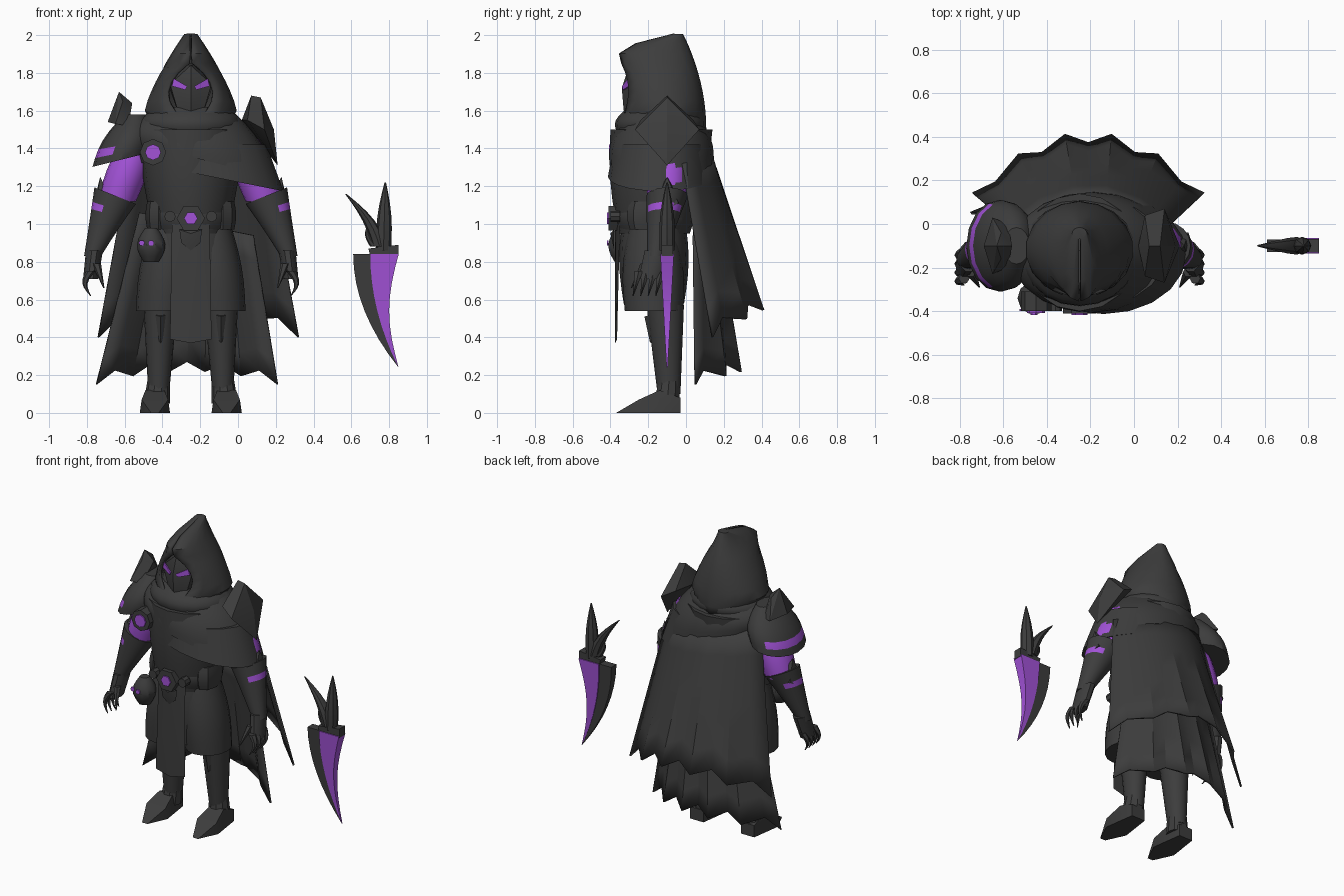
import bpy, bmesh, math
from mathutils import Vector

if "Cube" in bpy.data.objects:
    bpy.data.objects.remove(bpy.data.objects["Cube"])

FIGURE_X = -.25  # everything is placed relative to the figure's middle


def material(name, *rgb):
    mat = bpy.data.materials.new(name)
    mat.use_nodes = True
    mat.diffuse_color = (*rgb, 1)
    mat.node_tree.nodes["Principled BSDF"].inputs["Base Color"].default_value = (*rgb, 1)
    return mat


DARK = material("charcoal", .046, .046, .046)
GLOW = material("violet", .36, .085, .68)


def finish(name, bm, mat=DARK, thickness=0, crease=35):
    """Turn a bmesh into a shaded object."""
    bmesh.ops.recalc_face_normals(bm, faces=bm.faces)
    mesh = bpy.data.meshes.new(name)
    bm.to_mesh(mesh)
    bm.free()
    mesh.materials.append(mat)
    mesh.materials.append(GLOW)
    mesh.shade_smooth()
    mesh.set_sharp_from_angle(angle=math.radians(crease))
    obj = bpy.data.objects.new(name, mesh)
    obj.location.x = FIGURE_X
    bpy.context.collection.objects.link(obj)
    if thickness:
        shell = obj.modifiers.new("thickness", "SOLIDIFY")
        shell.thickness, shell.offset = thickness, 0


def skin(bm, rows, closed):
    """Join neighbouring rows of points with quads; returns faces per row."""
    verts = [[bm.verts.new(point) for point in row] for row in rows]
    bands = []
    for upper, lower in zip(verts, verts[1:]):
        count = len(upper)
        bands.append([bm.faces.new((upper[j], upper[(j + 1) % count], lower[(j + 1) % count], lower[j]))
                      for j in range(count if closed else count - 1)])
    if closed:
        bm.faces.new(verts[0])
        bm.faces.new(verts[-1])
    return bands


def taper(name, top, bottom, r_top, r_bottom, belly=0, depth=1, slopes=(0, 0), bow=0,
          side=1, mat=DARK, sides=16, steps=6, stripe=None):
    """Swollen, bowed tube of level rings; slopes tilt the end rings sideways."""
    rows = []
    for i in range(steps + 1):
        t = i / steps
        swell = math.sin(math.pi * t)
        centre = Vector(top).lerp(Vector(bottom), t)
        radius = r_top + (r_bottom - r_top) * t + belly * swell
        slope = slopes[0] + (slopes[1] - slopes[0]) * t
        row = []
        for j in range(sides):
            angle = math.tau * j / sides
            u, v = radius * math.cos(angle), radius * depth * math.sin(angle)
            row.append((side * (centre.x + bow * swell + u), centre.y + v, centre.z + slope * u))
        rows.append(row)
    bm = bmesh.new()
    bands = skin(bm, rows, True)
    if stripe is not None:
        for j, face in enumerate(bands[stripe]):
            face.material_index = int(math.cos(math.tau * (j + .5) / sides) > .3)
    finish(name, bm, mat)


def hull(name, points, axis=None, about=0, side=1, mat=DARK):
    """Angular solid around points, optionally mirrored across an axis."""
    points = [Vector(p) for p in points]
    if axis is not None:
        for p in list(points):
            q = p.copy()
            q[axis] = 2 * about - p[axis]
            points.append(q)
    bm = bmesh.new()
    corners = [bm.verts.new((side * p.x, p.y, p.z)) for p in points]
    bmesh.ops.remove_doubles(bm, verts=corners, dist=.0001)
    bmesh.ops.convex_hull(bm, input=bm.verts[:])
    bmesh.ops.delete(bm, geom=[v for v in bm.verts if not v.link_faces], context="VERTS")
    finish(name, bm, mat, crease=30)


def knob(name, x, y, z, radius, depth, sides=8, mat=DARK):
    """Flat prism facing the front."""
    angles = [math.tau * j / sides for j in range(sides)]
    bm = bmesh.new()
    skin(bm, [[(x + radius * math.cos(a), front, z + radius * math.sin(a)) for a in angles]
              for front in (y, y + depth)], True)
    finish(name, bm, mat)


def cape(name, top, hem, top_half, hem_half, top_curl, hem_curl, hem_rise, columns=10, steps=6):
    """Curved cloth from the shoulders to a ragged hem."""
    rows = []
    for i in range(steps + 1):
        row = []
        for k in range(columns + 1):
            u = 2 * k / columns - 1
            ragged = .05 * (k % 2)
            start = Vector(top) + Vector((top_half * u, -top_curl * u * u, -.06 * u))
            end = Vector(hem) + Vector((hem_half * u, -hem_curl * u * u - ragged, ragged - hem_rise * u * u))
            row.append(start.lerp(end, i / steps))
        rows.append(row)
    bm = bmesh.new()
    skin(bm, rows, False)
    finish(name, bm, thickness=.012, crease=25)


def blade(name, left, right, depth, mat, steps=8):
    """Curved blade between two edge rules, thinning to its tip."""
    rows = []
    for i in range(steps + 1):
        t = i / steps
        thin = depth * (1 - t) + .003
        ends = [(left(t), -1), (right(t), -1), (right(t), 1), (left(t), 1)]
        rows.append([(x, -.1 + sign * thin, .84 - .6 * t) for x, sign in ends])
    bm = bmesh.new()
    skin(bm, rows, True)
    finish(name, bm, mat)


# Hood: slices open at the face, drawn forward to a peak
slices = []
for i in range(11):
    t = i / 10
    width = min(.17 + .4 * t, .03 + .23 * (1 - t ** 1.5))
    opening = max(.003, .12 - 1.1 * (t - .38) ** 2)
    front = -.3 - .4 * (t - .4) ** 2 + 6 * max(0, t - .75) ** 2
    back = .1 - .12 * t * t
    first = math.asin(opening / width)
    arc = [first + (math.pi - first) * k / 8 for k in range(9)]
    half = [(width * math.sin(a), front + (back - front) * (math.cos(first) - math.cos(a)) / (math.cos(first) + 1),
             1.5 + t / 2) for a in arc]
    slices.append(half + [(-x, y, z) for x, y, z in reversed(half[:-1])])
bm = bmesh.new()
skin(bm, slices, False)
bm.verts.ensure_lookup_table()
bm.faces.new(bm.verts[-len(slices[-1]):])
finish("hood", bm, thickness=.015)

# Masked face with glowing eyes
hull("face_mask", [(0, -.34, 1.72), (0, -.33, 1.6), (0, -.3, 1.84), (0, -.2, 1.54), (.11, -.29, 1.74),
                   (.06, -.29, 1.57), (.12, -.12, 1.74), (.06, -.12, 1.85)], axis=0)
for side in (-1, 1):
    hull("eye", [(x, .45 * x - .348 + deep, z) for deep in (0, .009)
                 for x, z in ((.02, 1.73), (.09, 1.77), (.1, 1.73), (.03, 1.71))], side=side, mat=GLOW)

# Torso, collar and lopsided mantle
taper("torso", (0, -.13, 1.5), (0, -.17, .95), .27, .19, belly=.02)
taper("collar", (0, -.13, 1.62), (0, -.14, 1.47), .19, .24, belly=.05, depth=.9, sides=20)
taper("upper_mantle", (0, -.13, 1.58), (.06, -.13, 1.34), .24, .37, belly=.04, depth=.75, slopes=(0, -.25), sides=20)
taper("lower_mantle", (.05, -.13, 1.42), (.11, -.14, 1.25), .35, .38, depth=.72, slopes=(0, -.2), sides=20)
knob("brooch", -.2, -.4, 1.38, .07, .09)
knob("brooch_gem", -.2, -.408, 1.38, .042, .009, mat=GLOW)

# Two cape layers
cape("upper_cape", (.05, .13, 1.38), (.04, .42, .55), .35, .53, .15, .28, .15)
cape("lower_cape", (.03, .16, 1), (-.02, .3, .22), .3, .48, .12, .25, .07)

# Shoulder guards
taper("right_shoulder_guard", (.29, -.1, 1.58), (.37, -.1, 1.34), .06, .15, belly=.03, depth=1.4,
      slopes=(0, -.25), side=-1, stripe=4)
hull("right_shoulder_spike", [(.38, -.1, 1.7), (.31, -.1, 1.64), (.44, -.1, 1.54), (.33, 0, 1.52),
                              (.4, .03, 1.53), (.36, -.04, 1.65)], axis=1, about=-.1, side=-1)
hull("left_shoulder_guard", [(.32, -.1, 1.68), (.37, -.1, 1.67), (.44, -.1, 1.5), (.39, .07, 1.5),
                             (.46, -.1, 1.31), (.3, .04, 1.55), (.27, -.1, 1.55)], axis=1, about=-.1)

for side, word in ((-1, "right_"), (1, "left_")):
    # Arm and gauntlet
    taper(word + "sleeve", (.28, -.1, 1.45), (.39, -.1, 1.12), .08, .1, belly=.02, side=side, mat=GLOW)
    taper(word + "gauntlet", (.4, -.1, 1.15), (.52, -.16, .83), .11, .045, slopes=(.4, 0), side=side, steps=10, stripe=2)
    hull(word + "elbow_spike", [(.48, -.1, 1.25), (.42, -.03, 1.13), (.52, -.1, 1.08), (.5, -.04, 1.11)],
         axis=1, about=-.1, side=side)
    # Clawed hand
    taper(word + "palm", (.51, -.15, .86), (.53, -.19, .71), .045, .04, depth=1.6, side=side, sides=10)
    for finger in range(4):
        y = -.25 + .04 * finger
        taper(word + "finger", (.53, y, .75), (.53, y - .03, .62), .025, .003, bow=.03, side=side, sides=6)
    taper(word + "thumb", (.5, -.22, .79), (.46, -.29, .66), .025, .003, side=side, sides=6)
    # Leg, knee and boot
    taper(word + "trouser_leg", (.1, -.18, 1), (.15, -.17, .54), .11, .14, belly=.02, depth=1.1, side=side)
    taper(word + "shin", (.16, -.11, .57), (.17, -.09, .1), .09, .055, depth=1.1, side=side)
    hull(word + "knee_guard", [(.23, -.16, .53), (.16, -.22, .51), (.23, -.14, .46), (.16, -.19, .37)],
         axis=0, about=.16, side=side)
    taper(word + "boot_cuff", (.17, -.09, .17), (.18, -.1, .05), .06, .07, side=side, sides=10)
    hull(word + "boot", [(.24, -.03, 0), (.24, -.03, .08), (.24, -.14, .12), (.27, -.24, 0), (.26, -.25, .07),
                         (.21, -.37, 0)], axis=0, about=.19, side=side)
    # Belt fittings
    taper(word + "belt_bag", (.17, -.2, 1.12), (.17, -.2, .97), .06, .06, belly=.01, depth=1.6, side=side, sides=8)
    knob(word + "belt_ring", side * .11, -.4, 1.04, .03, .05)

# Hips, belt, buckle and hanging cloth
taper("hips", (0, -.17, 1.05), (0, -.17, .58), .2, .2, belly=.03, depth=.8)
taper("belt", (0, -.17, 1.11), (0, -.17, .97), .2, .2, belly=.02, depth=.95)
hull("front_cloth", [(.1, -.35, 1), (0, -.375, 1), (.11, -.365, .39), (0, -.375, .37)], axis=0)
knob("buckle", 0, -.41, 1.03, .075, .06, sides=6)
knob("buckle_gem", 0, -.418, 1.03, .036, .009, sides=6, mat=GLOW)
hull("buckle_tassel", [(.06, -.38, .97), (.05, -.38, .9), (0, -.38, .86), (0, -.4, .95)], axis=0)

# Skull-like pouch
taper("pouch", (-.21, -.34, .98), (-.21, -.34, .8), .03, .04, belly=.04, sides=10)
for x, y in ((-.26, -.4), (-.21, -.418)):
    knob("pouch_eye", x, y, .9, .016, .009, sides=6, mat=GLOW)

# Floating dagger with a forked handle
def spine(t):
    return .95 + .15 * t * t


blade("dagger_blade", spine, lambda t: 1.1 - .05 * math.sin(math.pi * t), .033, GLOW)
blade("dagger_back_edge", lambda t: .86 + .24 * t * t, spine, .025, DARK)
hull("dagger_guard", [(.95, -.07, .83), (1.1, -.07, .83), (.94, -.07, .87), (1.1, -.07, .89)], axis=1, about=-.1)
taper("dagger_handle", (1.03, -.1, 1.22), (1.02, -.1, .86), .004, .04, belly=.015, sides=8)
taper("dagger_fork", (.82, -.1, 1.16), (1, -.1, .88), .004, .04, bow=.03, belly=.01, sides=8)
taper("dagger_thorn", (.94, -.1, 1), (.98, -.1, .88), .004, .03, bow=-.02, sides=8)
